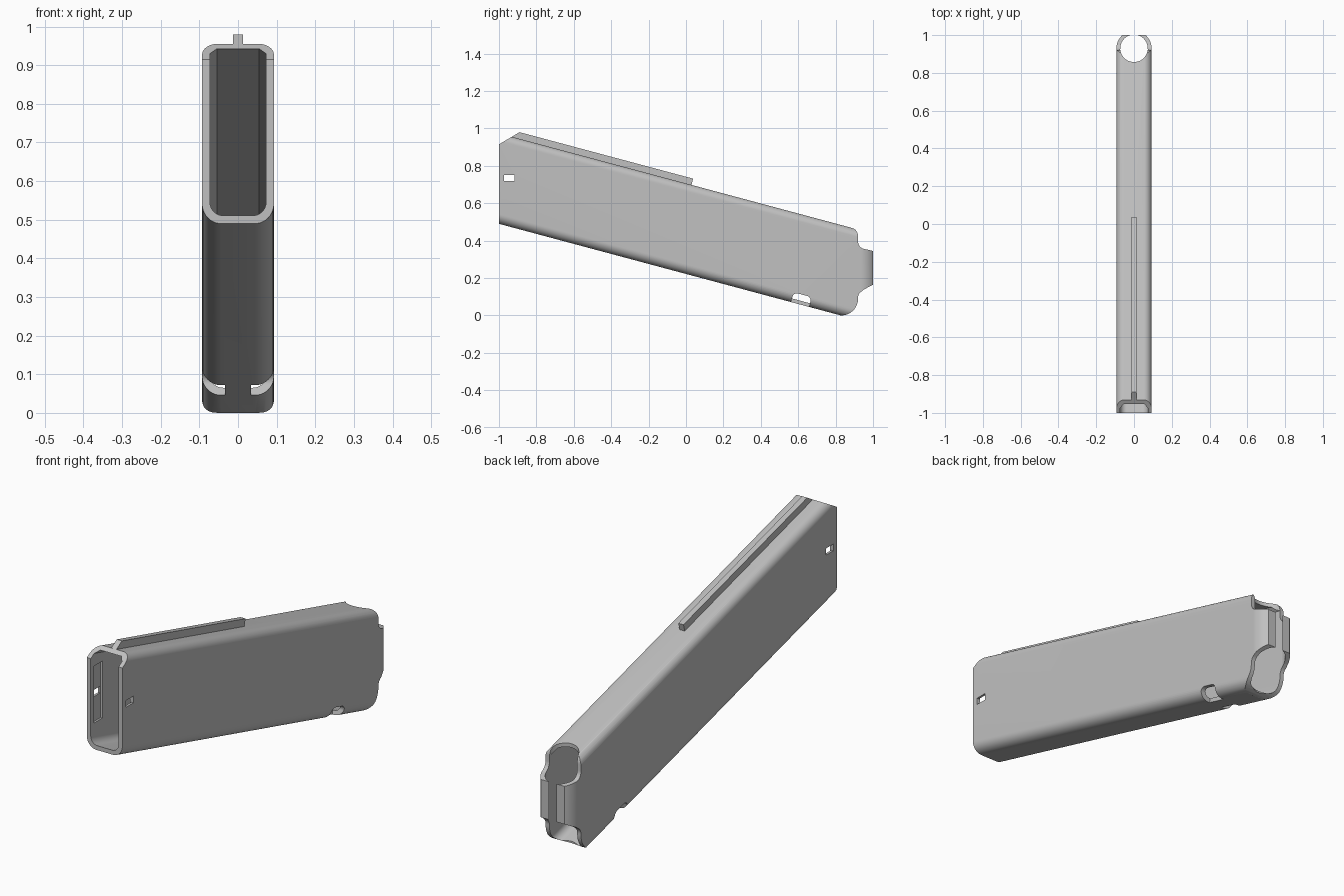
import bpy
from math import sin, cos, pi, radians

if "Cube" in bpy.data.objects:
    bpy.data.objects.remove(bpy.data.objects["Cube"], do_unlink=True)

TILT = radians(15)
V_BOTTOM, V_TOP = 0.2144, 0.6817   # tube underside and top, measured across its slope
HALF, WALL = 0.093, 0.02

grey = bpy.data.materials.new("plain grey")
grey.diffuse_color = (0.53, 0.53, 0.53, 1)
grey.use_nodes = True
grey.node_tree.nodes["Principled BSDF"].inputs["Base Color"].default_value = (0.53, 0.53, 0.53, 1)


def arc(cx, cy, r, start, end, steps=10):
    return [(cx + r * cos(start + (end - start) * i / steps),
             cy + r * sin(start + (end - start) * i / steps)) for i in range(steps + 1)]


def rounded(x0, x1, y0, y1, low, high, high_steps=10):
    """Rounded rectangle with separate lower and upper corner radii."""
    return (arc(x1 - low, y0 + low, low, -pi / 2, 0)
            + arc(x1 - high, y1 - high, high, 0, pi / 2, high_steps)
            + arc(x0 + high, y1 - high, high, pi / 2, pi, high_steps)
            + arc(x0 + low, y0 + low, low, pi, 1.5 * pi))


def tilted(u, v):
    """Along-tube and across-tube distances to y, z."""
    return u * cos(TILT) + v * sin(TILT), v * cos(TILT) - u * sin(TILT)


PLACE = {
    "x": lambda a, b, d: (d, a, b),
    "z": lambda a, b, d: (a, b, d),
    "tube": lambda a, b, d: (a, *tilted(d, b)),
}


def prism(name, outline, axis, lo, hi):
    n = len(outline)
    verts = [PLACE[axis](a, b, d) for d in (lo, hi) for a, b in outline]
    faces = [tuple(range(n))[::-1], tuple(range(n, 2 * n))]
    faces += [(i, (i + 1) % n, n + (i + 1) % n, n + i) for i in range(n)]
    mesh = bpy.data.meshes.new(name)
    mesh.from_pydata(verts, [], faces)
    mesh.materials.append(grey)
    obj = bpy.data.objects.new(name, mesh)
    bpy.context.collection.objects.link(obj)
    # Make the faces point outwards
    bpy.context.view_layer.objects.active = obj
    bpy.ops.object.mode_set(mode='EDIT')
    bpy.ops.mesh.select_all(action='SELECT')
    bpy.ops.mesh.normals_make_consistent(inside=False)
    bpy.ops.object.mode_set(mode='OBJECT')
    return obj


def combine(target, cutter, operation):
    mod = target.modifiers.new("cut", 'BOOLEAN')
    mod.operation, mod.solver, mod.object = operation, 'EXACT', cutter
    bpy.context.view_layer.objects.active = target
    bpy.ops.object.modifier_apply(modifier=mod.name)
    bpy.data.objects.remove(cutter, do_unlink=True)


def box(name, x0, x1, y0, y1, z0, z1):
    return prism(name, [(y0, z0), (y1, z0), (y1, z1), (y0, z1)], "x", x0, x1)


# Sloping outer body
body = prism("tube_body", rounded(-HALF, HALF, V_BOTTOM, V_TOP, 0.05, 0.04), "tube", -1.5, 1.3)

# Side outline: square front with slanted top, rounded rear and rear tab
side = [(-1, 0.3), (-1, 0.915), (-0.8, 1.033), (0.82, 0.51), (0.865, 0.474)]
side += arc(0.875, 0.425, 0.045, radians(75), 0, 6)
side += arc(0.96, 0.395, 0.04, pi, radians(255), 6)
side += [(1, 0.345), (1, 0.165), (0.95, 0.138)]
side += arc(0.96, 0.095, 0.04, radians(120), pi, 5)
side += arc(0.83, 0.09, 0.09, 0, -pi / 2, 9) + [(0.79, -0.02)]
combine(body, prism("side_outline", side, "x", -0.3, 0.3), 'INTERSECT')

# Rear walls curl inwards around an upright bore
plan = [(-0.12, 0.928), (-0.12, -1.3), (0.12, -1.3), (0.12, 0.928)]
plan += arc(0, 0.93, HALF + 0.0003, 0, pi, 24)
combine(body, prism("plan_outline", plan, "z", -1, 2), 'INTERSECT')

# Hollow interior with bevelled upper corners
inner = HALF - WALL
cavity = prism("cavity", rounded(-inner, inner, V_BOTTOM + WALL, V_TOP - WALL + 0.002,
                                 0.035, 0.018, 1), "tube", -1.8, 1.6)
combine(cavity, box("cavity_limit", -0.2, 0.2, -1.4, 0.927, -0.5, 1.5), 'INTERSECT')
combine(body, cavity, 'DIFFERENCE')
bore = arc(0, 0.93, inner - 0.0004, 0, 2 * pi, 48)[:-1]
combine(body, prism("rear_bore", bore, "z", -1, 2), 'DIFFERENCE')

# Side windows with shallow upright recesses on the inner walls
combine(body, box("window", -0.3, 0.3, -0.972, -0.917, 0.718, 0.75), 'DIFFERENCE')
combine(body, box("recess", -inner - 0.009, inner + 0.009, -0.976, -0.913, 0.6, 0.87), 'DIFFERENCE')

# Slots through both lower corners
u_mid = 0.61 * cos(TILT) - 0.06 * sin(TILT)
slot = [tilted(u, v) for u, v in rounded(u_mid - 0.05, u_mid + 0.05, V_BOTTOM - 0.03,
                                         V_BOTTOM + 0.054, 0.01, 0.025)]
for s in (-1, 1):
    combine(body, prism("corner_slot", slot, "x", s * 0.034, s * 0.2), 'DIFFERENCE')

# Raised rib along the top
rib = prism("top_rib", [(-0.945, 0.947), (-0.89, 0.98), (0.038, 0.7315), (0.027, 0.69)],
            "x", -0.0135, 0.0135)

for obj in (body, rib):
    bpy.ops.object.select_all(action='DESELECT')
    obj.select_set(True)
    bpy.context.view_layer.objects.active = obj
    bpy.ops.object.shade_smooth_by_angle(angle=radians(30))
